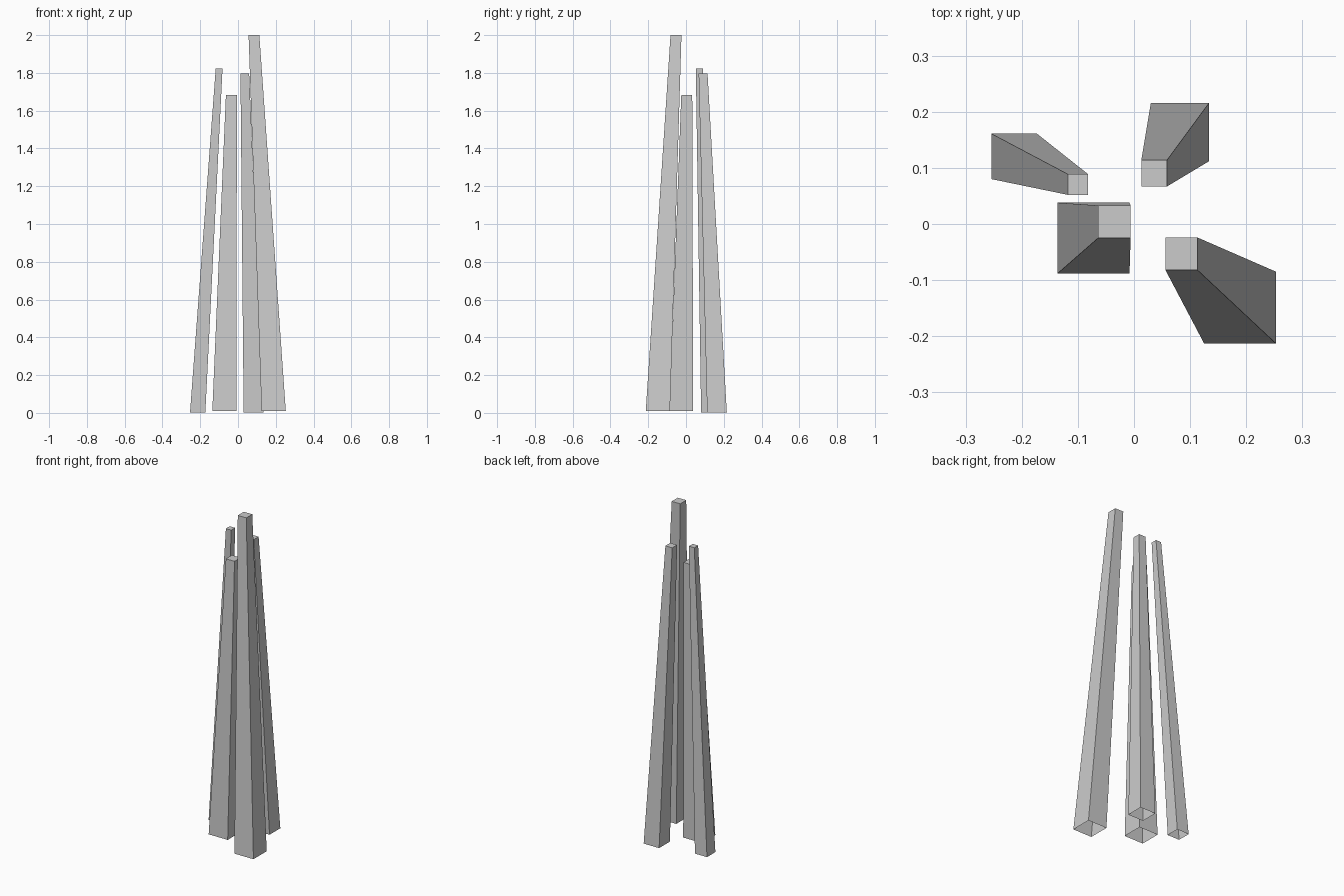
import bpy
import bmesh

if "Cube" in bpy.data.objects:
    bpy.data.objects.remove(bpy.data.objects["Cube"])


def tapered_leg(name, base, z0, tip, z1):
    """Leaning square leg; base and tip are (x min, x max, y min, y max). Underside is open."""
    bm = bmesh.new()
    rings = []
    for (xa, xb, ya, yb), z in ((base, z0), (tip, z1)):
        rings.append([bm.verts.new((x, y, z))
                      for x, y in ((xa, ya), (xb, ya), (xb, yb), (xa, yb))])
    low, high = rings
    for i in range(4):
        j = (i + 1) % 4
        bm.faces.new((low[i], low[j], high[j], high[i]))
    bm.faces.new(high)
    mesh = bpy.data.meshes.new(name)
    bm.to_mesh(mesh)
    bm.free()
    obj = bpy.data.objects.new(name, mesh)
    bpy.context.collection.objects.link(obj)


# Four separate pillars leaning towards the middle
tapered_leg("back_left_pillar", (-0.254, -0.173, 0.080, 0.161), 0.002,
            (-0.118, -0.082, 0.052, 0.089), 1.822)
tapered_leg("back_right_pillar", (0.030, 0.134, 0.112, 0.216), 0.002,
            (0.013, 0.059, 0.067, 0.114), 1.796)
tapered_leg("front_left_pillar", (-0.136, -0.008, -0.088, 0.038), 0.009,
            (-0.064, -0.006, -0.025, 0.033), 1.682)
tapered_leg("front_right_pillar", (0.125, 0.253, -0.213, -0.085), 0.009,
            (0.056, 0.113, -0.082, -0.024), 2.0)
